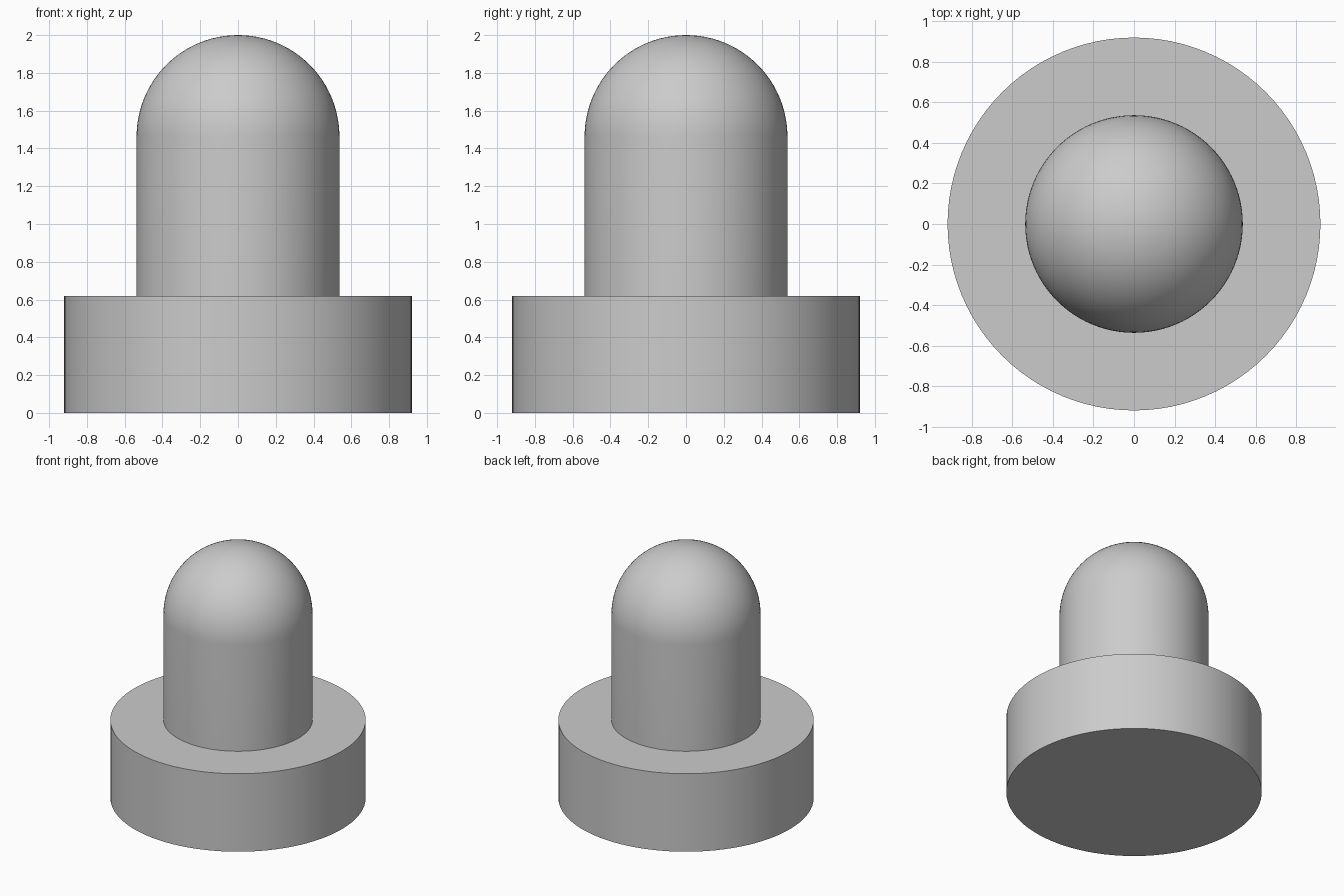
import bpy
import bmesh
import math

SEGMENTS = 96
BASE_RADIUS, BASE_TOP = 0.92, 0.62
POST_RADIUS, TOTAL_HEIGHT = 0.537, 2.0

if "Cube" in bpy.data.objects:
    bpy.data.objects.remove(bpy.data.objects["Cube"], do_unlink=True)

grey = bpy.data.materials.new("plain grey")
grey.use_nodes = True
colour = (0.6, 0.6, 0.6, 1)
grey.diffuse_color = colour
grey.node_tree.nodes["Principled BSDF"].inputs["Base Color"].default_value = colour


def lathe(name, profile):
    """Spin a (radius, height) profile around the z axis."""
    bm = bmesh.new()
    verts = [bm.verts.new((r, 0, z)) for r, z in profile]
    edges = [bm.edges.new(pair) for pair in zip(verts, verts[1:])]
    bmesh.ops.spin(bm, geom=verts + edges, cent=(0, 0, 0), axis=(0, 0, 1),
                   angle=math.tau, steps=SEGMENTS, use_duplicate=False)
    bmesh.ops.remove_doubles(bm, verts=bm.verts, dist=0.0001)
    bmesh.ops.recalc_face_normals(bm, faces=bm.faces)
    mesh = bpy.data.meshes.new(name)
    bm.to_mesh(mesh)
    bm.free()
    mesh.materials.append(grey)
    obj = bpy.data.objects.new(name, mesh)
    bpy.context.collection.objects.link(obj)
    bpy.ops.object.select_all(action="DESELECT")
    obj.select_set(True)
    bpy.context.view_layer.objects.active = obj
    bpy.ops.object.shade_smooth_by_angle(angle=math.radians(30))


# Wide round base, with an open ring on top where the post stands
lathe("base", [(0, 0), (BASE_RADIUS, 0), (BASE_RADIUS, BASE_TOP), (POST_RADIUS, BASE_TOP)])

# Straight post ending in a hemispherical dome
dome_steps = 24
shoulder = TOTAL_HEIGHT - POST_RADIUS
arc = [math.pi / 2 * i / dome_steps for i in range(dome_steps + 1)]
dome = [(POST_RADIUS * math.cos(a), shoulder + POST_RADIUS * math.sin(a)) for a in arc]
lathe("domed_post", [(POST_RADIUS, BASE_TOP)] + dome)
